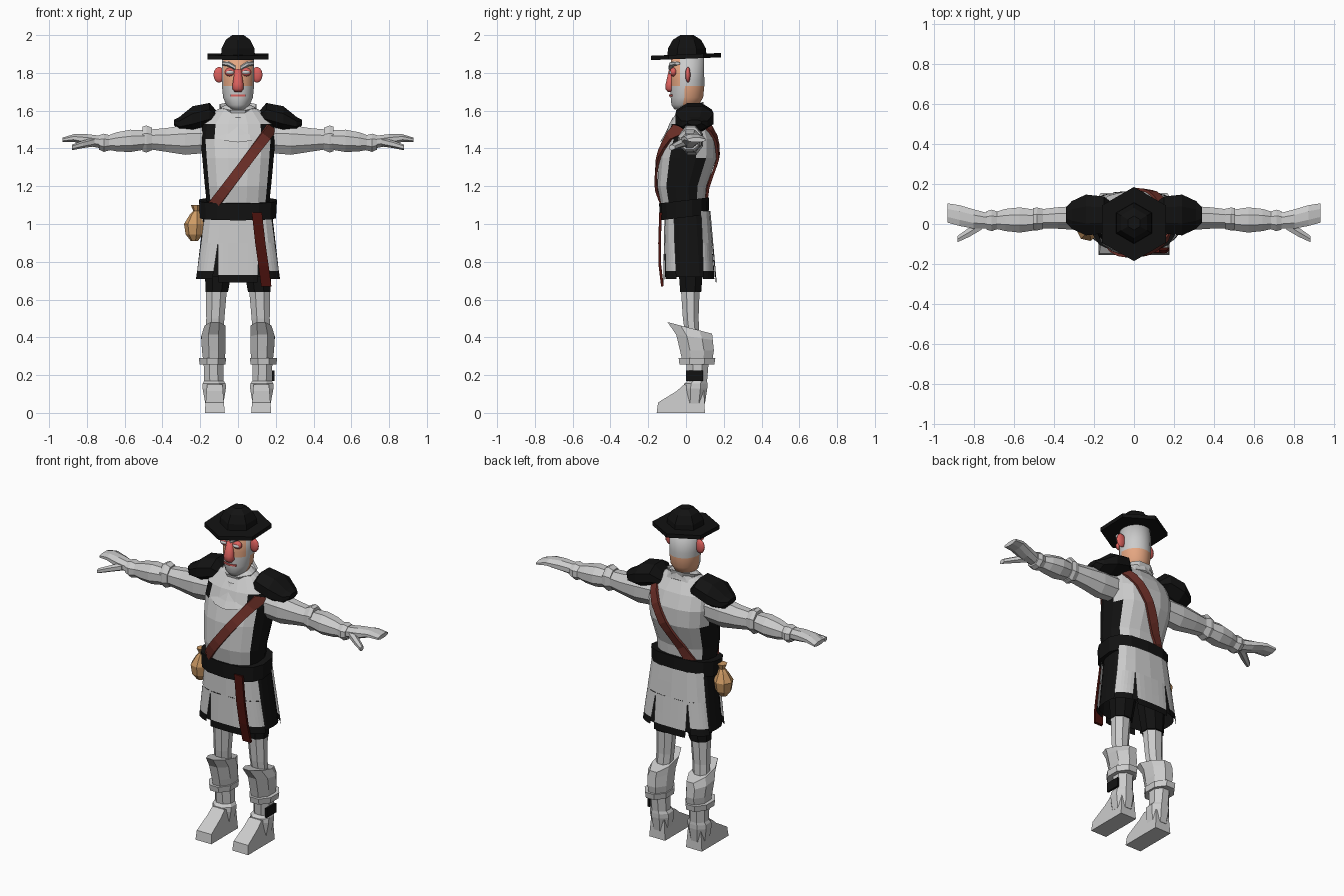
import bpy, bmesh
from math import cos, sin, pi, radians, copysign
from mathutils import Vector
from mathutils.bvhtree import BVHTree

if "Cube" in bpy.data.objects:
    bpy.data.objects.remove(bpy.data.objects["Cube"])


def material(name, rgb):
    m = bpy.data.materials.new(name)
    m.diffuse_color = (*rgb, 1)
    m.use_nodes = True
    m.node_tree.nodes["Principled BSDF"].inputs["Base Color"].default_value = m.diffuse_color
    return m


BLACK = material("black cloth", (.006, .006, .006))
LEATHER = material("red leather", (.16, .03, .022))
DARK = material("dark red leather", (.07, .006, .004))
SKIN = material("skin", (.78, .38, .22))
RED = material("flushed skin", (.72, .12, .11))
TAN = material("tan sack", (.62, .33, .13))


def make(name, verts, faces, mats=(), pick=None, smooth=False):
    me = bpy.data.meshes.new(name)
    me.from_pydata([tuple(v) for v in verts], [], faces)
    bm = bmesh.new()
    bm.from_mesh(me)
    bmesh.ops.recalc_face_normals(bm, faces=bm.faces)
    bm.to_mesh(me)
    bm.free()
    for m in mats:
        me.materials.append(m)
    for p in me.polygons:
        p.use_smooth = smooth
        if pick:
            p.material_index = pick(p.center)
    ob = bpy.data.objects.new(name, me)
    bpy.context.collection.objects.link(ob)
    return ob


def oval(t, e):
    f = lambda v: copysign(abs(v) ** e, v)
    return f(cos(t)), f(sin(t))


# Loft of oval rings; section = (position on axis, centre a, centre b, radius a, radius b, tilt)
def loft(name, secs, n=8, axis='z', mats=(), pick=None, e=1, turn=None, side=1, smooth=False, caps=(1, 1)):
    turn = pi / n if turn is None else turn
    vs = []
    for s in secs:
        p, a, b, ra, rb = s[:5]
        tilt = s[5] if len(s) > 5 else 0
        for i in range(n):
            c, d = oval(turn + 2 * pi * i / n, e)
            u, v = a + ra * c, b + rb * d
            x, y, z = (u, v, p + tilt * rb * d) if axis == 'z' else (p, u, v)
            vs.append((x * side, y, z))
    fs = [(k * n + i, k * n + (i + 1) % n, (k + 1) * n + (i + 1) % n, (k + 1) * n + i)
          for k in range(len(secs) - 1) for i in range(n)]
    if caps[0]:
        fs.append(tuple(range(n)))
    if caps[1]:
        fs.append(tuple(range(len(vs) - n, len(vs))))
    return make(name, vs, fs, mats, pick, smooth)


# Ribbon through pairs of edge points, given thickness
def ribbon(name, pairs, thick, mats):
    vs = [p for pair in pairs for p in pair]
    fs = [(2 * i, 2 * i + 1, 2 * i + 3, 2 * i + 2) for i in range(len(pairs) - 1)]
    ob = make(name, vs, fs, mats)
    mod = ob.modifiers.new("thickness", 'SOLIDIFY')
    mod.thickness, mod.offset = thick, 0
    return ob


def ball(name, loc, size, mats, seg=12):
    secs = [(loc[2] + size[2] * sin(a), loc[0], loc[1], size[0] * cos(a), size[1] * cos(a))
            for a in [radians(-85 + 170 * k / 6) for k in range(7)]]
    return loft(name, secs, seg, mats=mats, smooth=True)


# Torso with grey breast and back plates and black sides
torso = loft("torso", [(1.08, 0, -.015, .165, .115), (1.2, 0, -.022, .178, .132), (1.35, 0, .01, .192, .155),
                       (1.45, 0, .022, .2, .14), (1.53, 0, .02, .19, .11), (1.6, 0, .02, .12, .065),
                       (1.63, 0, .02, .07, .05)], 16, mats=(None, BLACK), e=.8,
             pick=lambda c: int(abs(c.x) > .14 and -.075 < c.y < .06 and c.z < 1.5))
loft("gorget", [(1.515, 0, -.02, .155, .118, .7), (1.54, 0, -.01, .14, .105, .65), (1.6, 0, .01, .095, .08, .45)], 14)
loft("collar", [(1.56, 0, .02, .07, .065, .4), (1.625, 0, .02, .105, .08, .3)], 8, caps=(1, 0))
loft("belt", [(1.035, 0, -.01, .205, .13, .12), (1.125, 0, -.01, .21, .132, .12)], 14, mats=(BLACK,), e=.75)

# Baldric wrapped on the torso, front and back
tree = BVHTree.FromPolygons([v.co.copy() for v in torso.data.vertices], [list(p.vertices) for p in torso.data.polygons])


def wrap(name, a, b, sgn):
    a, b = Vector((a[0], 0, a[1])), Vector((b[0], 0, b[1]))
    d = (b - a).normalized()
    off = Vector((-d.z, 0, d.x)) * .027
    pairs = []
    for k in range(10):
        c = a.lerp(b, k / 9)
        pair = []
        for p in (c - off, c + off):
            hit = tree.ray_cast(Vector((p.x, sgn, p.z)), Vector((0, -sgn, 0)))[0]
            pair.append((p.x, (hit.y if hit else .03) + sgn * .01, p.z))
        pairs.append(pair)
    ribbon(name, pairs, .014, (LEATHER,))


wrap("baldric_front", (.18, 1.51), (-.13, 1.1), -1)
wrap("baldric_back", (.15, 1.55), (-.11, 1.11), 1)

# Skirt: black underlayer with grey slit panels and black hem
def skirt_point(t, z, grow=1.0):
    k = (1.06 - z) / .34
    c, s = oval(radians(t), .7)
    return (.18 + .04 * k) * grow * c, .008 + .012 * k + (.115 + .017 * k) * grow * s, z


n = 24
zs = (1.07, .9, .72)
make("skirt_lining", [skirt_point(360 * i / n, z) for z in zs for i in range(n)],
     [(k * n + i, k * n + (i + 1) % n, (k + 1) * n + (i + 1) % n, (k + 1) * n + i) for k in range(2) for i in range(n)],
     (BLACK,))


def panel(name, top, bot, z0, z1, hem):
    rows = [0, .5, .8, 1] if not hem else [0, .5, 1 - .04 / (z0 - z1), 1]
    m = 6
    vs = [skirt_point(top[0] + (bot[0] - top[0]) * r + j / m * (top[1] - top[0] + r * (bot[1] - bot[0] - top[1] + top[0])),
                      z0 + (z1 - z0) * r, 1.06) for r in rows for j in range(m + 1)]
    fs = [(k * (m + 1) + j, k * (m + 1) + j + 1, (k + 1) * (m + 1) + j + 1, (k + 1) * (m + 1) + j)
          for k in range(3) for j in range(m)]
    make(name, vs, fs, (None, BLACK), lambda c: int(hem and c.z < z1 + .035))


for face, mid in (("front", -90), ("back", 90)):
    panel(face + "_skirt_top", (mid - 62, mid + 62), (mid - 64, mid + 64), 1.07, .9, False)
    panel(face + "_skirt_centre", (mid - 22, mid + 22), (mid - 18, mid + 18), .9, .69, True)
    for s in (1, -1):
        panel(face + "_skirt_side", (mid + 22 * s, mid + 64 * s), (mid + 27 * s, mid + 68 * s), .9, .71, True)

ribbon("hanging_strap", [((x - .027, y, z), (x + .027, y, z)) for x, y, z in
                         ((.1, -.135, 1.06), (.118, -.14, .9), (.135, -.138, .78), (.15, -.125, .67))], .014, (DARK,))
loft("pouch", [(.91, -.23, -.03, .02, .02), (.945, -.23, -.03, .047, .047), (1, -.23, -.03, .056, .056),
               (1.05, -.225, -.03, .03, .03), (1.07, -.22, -.03, .017, .017), (1.1, -.22, -.03, .03, .03)], 7, mats=(TAN,))

for s, w in ((1, "left_"), (-1, "right_")):
    # Arms
    loft(w + "shoulder_pad", [(.1, .045, 1.555, .06, .03), (.15, .045, 1.58, .1, .066), (.24, .045, 1.557, .11, .072),
                              (.31, .045, 1.53, .075, .04), (.34, .045, 1.538, .04, .015)], 8, 'x', (BLACK,), side=s)
    loft(w + "upper_arm", [(.17, .03, 1.45, .06, .08), (.28, .03, 1.445, .065, .085), (.38, .03, 1.445, .058, .068),
                           (.48, .025, 1.448, .05, .055)], 8, 'x', side=s)
    loft(w + "elbow_cuff", [(.455, .025, 1.45, .055, .064), (.485, .025, 1.45, .062, .078),
                            (.505, .025, 1.45, .058, .07)], 8, 'x', side=s)
    loft(w + "forearm", [(.49, .02, 1.445, .055, .055), (.57, .02, 1.44, .068, .064), (.64, .02, 1.435, .06, .055),
                         (.7, .018, 1.43, .043, .038)], 8, 'x', side=s)
    loft(w + "wrist_cuff", [(.675, .018, 1.43, .045, .042), (.71, .018, 1.43, .058, .052), (.735, .018, 1.432, .05, .042)],
         8, 'x', side=s)
    loft(w + "hand", [(.72, .015, 1.433, .04, .036), (.8, .025, 1.445, .052, .033), (.87, .042, 1.455, .056, .022),
                      (.93, .055, 1.445, .052, .013)], 8, 'x', side=s)
    loft(w + "thumb", [(.76, 0, 1.435, .032, .024), (.82, -.04, 1.422, .027, .02), (.88, -.075, 1.405, .018, .015)],
         6, 'x', side=s)
    # Legs
    loft(w + "shorts", [(.64, .112, .025, .064, .06), (.82, .1, .025, .085, .075)], 8, mats=(BLACK,), side=s)
    loft(w + "thigh", [(.4, .125, .035, .048, .04), (.5, .12, .025, .052, .045), (.7, .112, .022, .062, .056)], 8, side=s)
    loft(w + "greave", [(.27, .128, .06, .06, .085), (.33, .128, .058, .068, .097), (.4, .13, .045, .07, .105, -.15),
                        (.45, .122, .02, .06, .128, -.26)], 8, side=s)
    loft(w + "greave_band", [(.255, .135, .058, .074, .1), (.29, .135, .058, .078, .105)], 8, side=s)
    loft(w + "lower_shin", [(.05, .125, .045, .052, .06), (.13, .126, .05, .067, .068), (.155, .126, .052, .066, .066),
                            (.17, .128, .06, .056, .056), (.27, .13, .06, .056, .065)], 8, side=s)
    # Boot from a side profile, narrowing upward
    prof = [(-.155, 0), (.1, 0), (.095, .12), (-.01, .15), (-.05, .115), (-.148, .055)]
    vs = [(s * (.123 + d * (.053 - .08 * z)), y, z) for d in (-1, 1) for y, z in prof]
    make(w + "boot", vs, [tuple(range(6)), tuple(range(6, 12))] + [(i, (i + 1) % 6, 6 + (i + 1) % 6, 6 + i) for i in range(6)])
    # Ears, eyes and brows
    ball(w + "ear", (s * .1, .01, 1.79), (.031, .014, .042), (RED,))
    ball(w + "eyelid", (s * .042, -.066, 1.805), (.03, .02, .024), (RED,))
    ball(w + "eye", (s * .042, -.072, 1.803), (.024, .02, .012), ())
    loft(w + "brow", [(.012, -.078, 1.825, .018, .012), (.05, -.07, 1.847, .02, .014), (.085, -.045, 1.85, .014, .009)],
         6, 'x', side=s)
ribbon("shin_strap", [((.187, .0, z), (.187, .09, z)) for z in (.17, .225)], .012, (BLACK,))

# Head: skin face, grey hair behind and grey beard in front
loft("head", [(1.605, 0, -.015, .035, .045), (1.63, 0, -.005, .063, .073), (1.67, 0, .005, .08, .087),
              (1.73, 0, .008, .086, .09), (1.76, 0, .008, .086, .09), (1.9, 0, .008, .085, .088)], 20,
     mats=(SKIN, None), pick=lambda c: int((c.z < 1.73 and c.y < -.02) or (c.z > 1.735 and c.y > -.025)), smooth=True)
loft("neck", [(1.54, 0, .02, .05, .05), (1.64, 0, .015, .05, .05)], 10, mats=(SKIN,), smooth=True)
loft("nose", [(1.7, 0, -.083, .02, .015), (1.715, 0, -.087, .032, .024), (1.74, 0, -.086, .031, .024),
              (1.82, 0, -.075, .018, .016)], 8, mats=(RED,), smooth=True)
ribbon("mouth", [((x, y, 1.676), (x, y, 1.686)) for x, y in ((-.04, -.075), (0, -.085), (.04, -.075))], .008, (RED,))

# Six-sided hat with brim
loft("hat_brim", [(1.875, 0, 0, .185, .185, .04), (1.898, 0, 0, .185, .185, .04)], 6, mats=(BLACK,), turn=pi / 2)
loft("hat_crown", [(1.88, 0, .005, .105, .105), (1.93, 0, .005, .1, .1), (1.975, 0, .005, .075, .075),
                   (2, 0, .005, .035, .035)], 6, mats=(BLACK,), turn=pi / 2)
